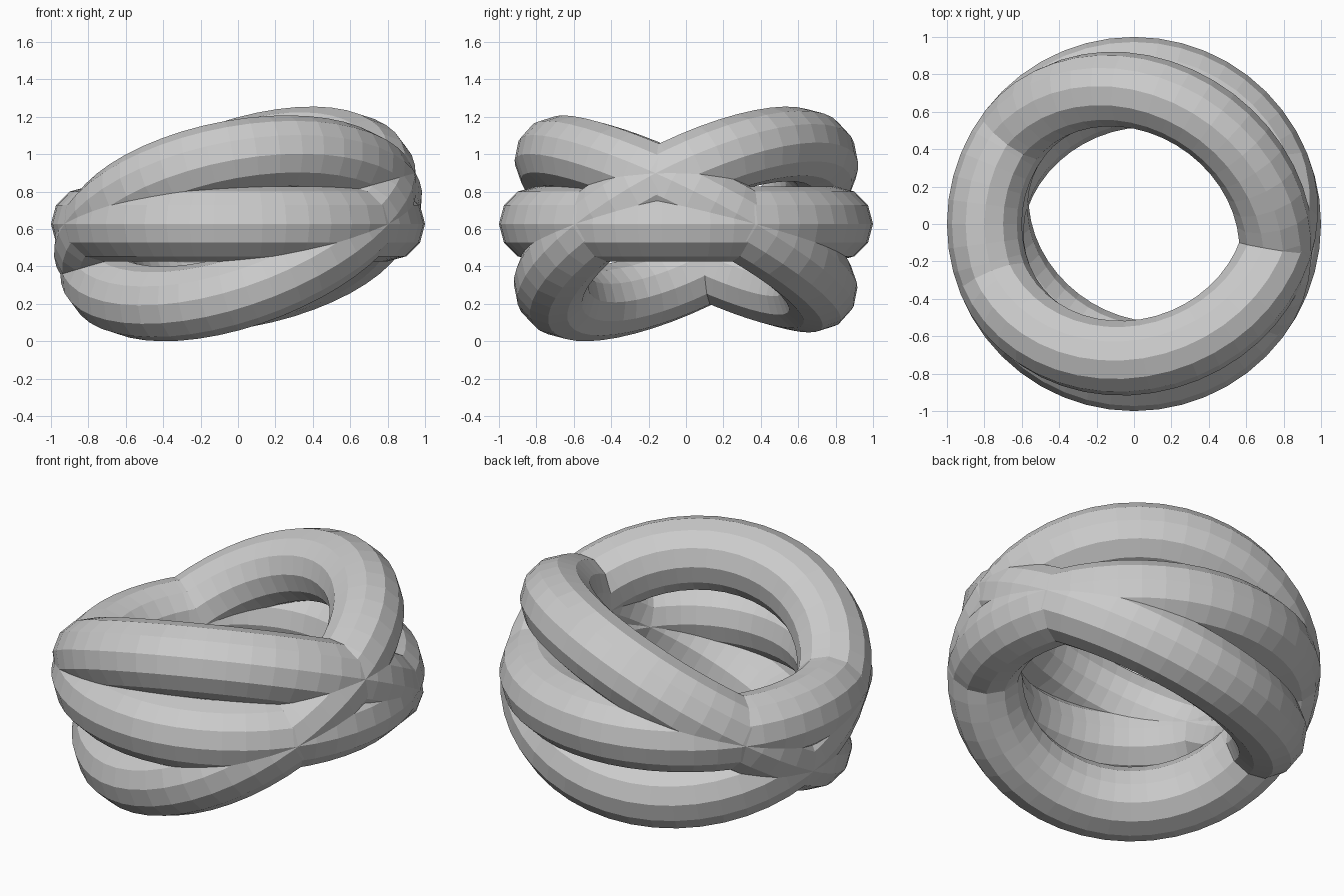
import bpy
from math import radians, sin, cos
from mathutils import Vector

if "Cube" in bpy.data.objects:
    bpy.data.objects.remove(bpy.data.objects["Cube"])

MID_Z = 0.627


def ring(name, tilt, high_side):
    """Faceted ring leaning by `tilt`, highest towards azimuth `high_side` (degrees)."""
    t, a = radians(tilt), radians(high_side)
    normal = Vector((-sin(t) * cos(a), -sin(t) * sin(a), cos(t)))
    bpy.ops.mesh.primitive_torus_add(
        major_radius=0.8, minor_radius=0.2,
        major_segments=48, minor_segments=12,
        location=(0, 0, MID_Z))
    obj = bpy.context.object
    obj.name = name
    obj.rotation_euler = Vector((0, 0, 1)).rotation_difference(normal).to_euler()
    return obj


# Level ring and two leaning rings sharing one centre
ring("level_ring", 0, 0)
ring("back_high_ring", 32.3, 53.8)
ring("front_high_ring", 28.4, -68.3)
